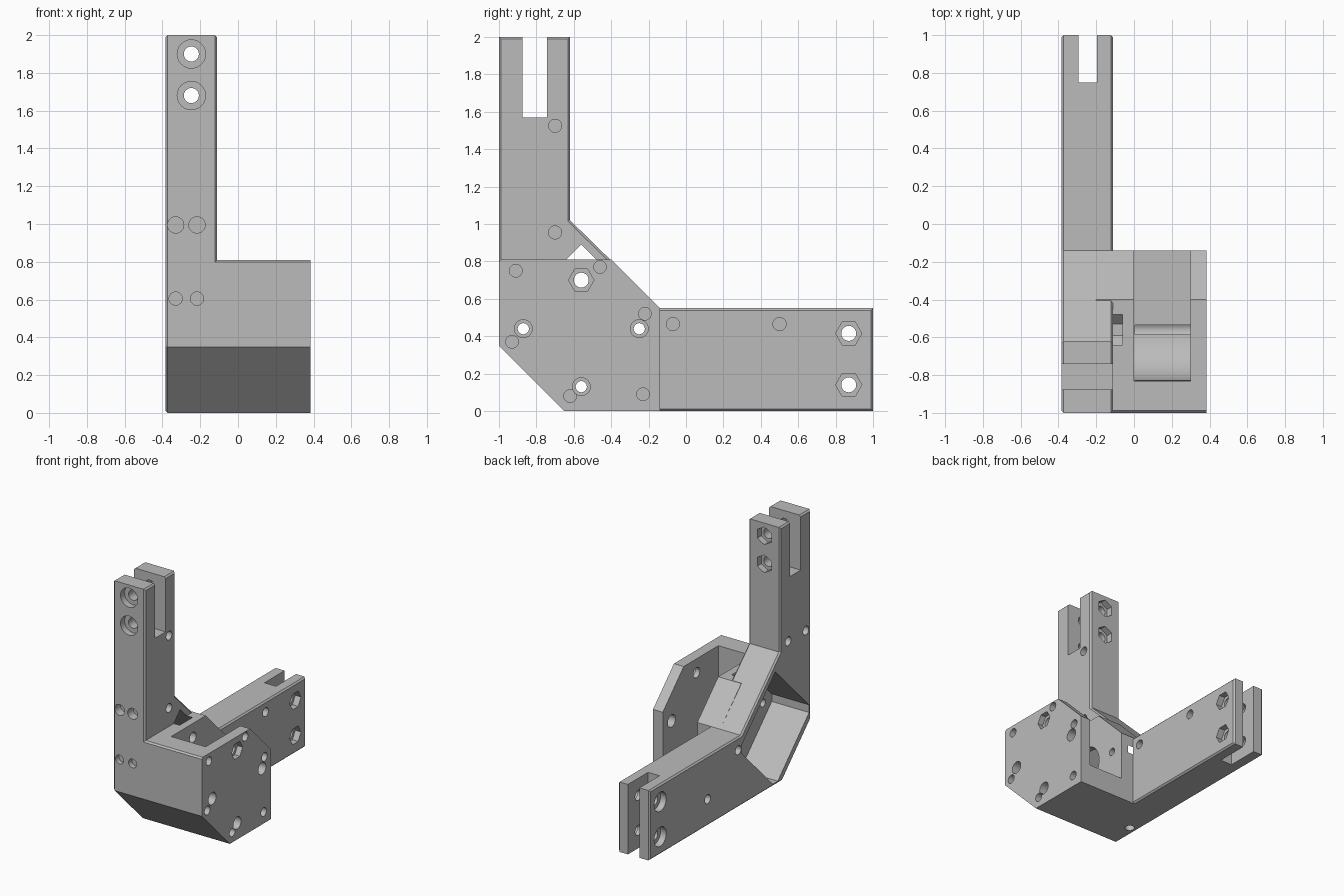
import bpy, bmesh, math
from mathutils import Vector

if "Cube" in bpy.data.objects:
    bpy.data.objects.remove(bpy.data.objects["Cube"])

grey = bpy.data.materials.new("plain grey")
grey.diffuse_color = (0.5, 0.5, 0.5, 1)
grey.use_nodes = True
grey.node_tree.nodes["Principled BSDF"].inputs["Base Color"].default_value = grey.diffuse_color


def finish(bm, name):
    bmesh.ops.recalc_face_normals(bm, faces=bm.faces)
    me = bpy.data.meshes.new(name)
    bm.to_mesh(me)
    bm.free()
    me.materials.append(grey)
    ob = bpy.data.objects.new(name, me)
    bpy.context.collection.objects.link(ob)
    return ob


def slab(name, profile, x0, x1, bevel=0):
    """Extrude a (y, z) profile along x, optionally chamfering both rims."""
    bm = bmesh.new()
    f = bm.faces.new([bm.verts.new((x0, y, z)) for y, z in profile])
    r = bmesh.ops.extrude_face_region(bm, geom=[f])
    bmesh.ops.translate(bm, vec=(x1 - x0, 0, 0),
                        verts=[v for v in r["geom"] if isinstance(v, bmesh.types.BMVert)])
    if bevel:
        rims = [e for e in bm.edges if abs(e.verts[0].co.x - e.verts[1].co.x) < 1e-6]
        bmesh.ops.bevel(bm, geom=rims, offset=bevel, segments=1, affect='EDGES')
    return finish(bm, name)


def box(name, x0, x1, y0, y1, z0, z1):
    return slab(name, [(y0, z0), (y1, z0), (y1, z1), (y0, z1)], x0, x1)


def rod(name, start, end, r, n=24):
    """Prism or cylinder between two points."""
    a, b = Vector(start), Vector(end)
    d = b - a
    bm = bmesh.new()
    bmesh.ops.create_cone(bm, cap_ends=True, segments=n, radius1=r, radius2=r, depth=d.length)
    if n == 6:
        bmesh.ops.rotate(bm, verts=bm.verts, matrix=Vector((0, 0, 1)).rotation_difference(
            Vector((0, 0, 1))).to_matrix())
    rot = Vector((0, 0, 1)).rotation_difference(d).to_matrix()
    bmesh.ops.rotate(bm, verts=bm.verts, matrix=rot)
    if n == 6 and abs(d.x) > 0:  # corners of side nuts point along y
        from_y = 30 if max(abs(v.co.z) for v in bm.verts) > r * 0.95 else 0
        turn = Vector((0, 0, 1)).rotation_difference(
            Vector((0, math.sin(math.radians(from_y)), math.cos(math.radians(from_y))))).to_matrix()
        bmesh.ops.rotate(bm, verts=bm.verts, matrix=turn)
    bmesh.ops.translate(bm, verts=bm.verts, vec=(a + b) / 2)
    return finish(bm, name)


def combine(target, tool, op='DIFFERENCE'):
    m = target.modifiers.new("join_or_cut", 'BOOLEAN')
    m.operation, m.object, m.solver = op, tool, 'EXACT'
    bpy.context.view_layer.objects.active = target
    bpy.ops.object.modifier_apply(modifier=m.name)
    bpy.data.objects.remove(tool)


# L-shaped arms joined by a sloped web
bracket = slab("bracket", [(-1, .35), (-.65, 0), (1, 0), (1, .55), (-.14, .55),
                           (-.62, 1.02), (-.62, 2), (-1, 2)], -.385, -.11, .012)
# Wide housing beside the corner
hub = slab("housing", [(-1, .35), (-.65, 0), (-.14, 0), (-.14, .55), (-.40, .81),
                       (-.988, .81), (-1, .798)], -.2, .385)
combine(bracket, hub, 'UNION')

# Diamond motor pocket, open on the left
cy, cz, R, c = -.56, .44, .45, .42
k = R - c
pocket = [(cy, cz + R), (cy - c, cz + k), (cy - c, cz - k), (cy - k, cz - c),
          (cy + k, cz - c), (cy + c, cz - k), (cy + c, cz + k)]
combine(bracket, slab("motor_pocket", pocket, -.5, -.06))

# Round-bottomed pulley cavity, open to the top and back
arc = [(cy - .27 * math.cos(t), cz - .27 * math.sin(t))
       for t in (math.pi / 2 * i / 12 for i in range(13))]
combine(bracket, slab("pulley_cavity", [(-.83, 1)] + arc + [(.2, .17), (.2, 1)], 0, .30))
combine(bracket, rod("shaft_hole", (-.1, cy, cz), (.05, cy, cz), .165, 40))

# Clamp slots at the arm ends
combine(bracket, box("upper_slot", -.6, .1, -.875, -.742, 1.57, 2.2))
combine(bracket, box("rear_slot", -.295, -.195, .75, 1.2, -.2, .8))

# Clamp bolts: through hole, round head seat, hexagonal nut seat
for z in (1.90, 1.68):
    combine(bracket, rod("bolt_hole", (-.247, -1.2, z), (-.247, -.4, z), .04))
    combine(bracket, rod("head_seat", (-.247, -1.2, z), (-.247, -.95, z), .075))
    combine(bracket, rod("nut_seat", (-.247, -.67, z), (-.247, -.4, z), .07, 6))
for z in (.415, .14):
    combine(bracket, rod("bolt_hole", (-.6, .87, z), (.1, .87, z), .04))
    combine(bracket, rod("head_seat", (-.6, .87, z), (-.335, .87, z), .075))
    combine(bracket, rod("nut_seat", (-.16, .87, z), (.1, .87, z), .07, 6))

# Motor screws through housing wall and outer plate
for y, z in ((-.87, .44), (-.25, .44), (-.56, .13)):
    combine(bracket, rod("driver_hole", (.005, y, z), (.6, y, z), .048))
    combine(bracket, rod("screw_hole", (-.1, y, z), (.1, y, z), .03))
combine(bracket, rod("screw_hole", (-.1, -.56, .70), (.6, -.56, .70), .04))
combine(bracket, rod("nut_seat", (.34, -.56, .70), (.6, -.56, .70), .068, 6))

# Blind pin holes on the housing plate, arm sides, front and underside
for y, z in ((-.91, .75), (-.46, .77), (-.22, .52), (-.93, .37), (-.62, .08), (-.23, .09)):
    combine(bracket, rod("pin_hole", (.325, y, z), (.5, y, z), .034))
for y, z in ((-.70, 1.525), (-.70, .955), (-.07, .465), (.50, .465)):
    combine(bracket, rod("pin_hole", (-.18, y, z), (0, y, z), .035))
for y, z in ((-.72, 1.07), (-.94, 1.07), (-.10, .45), (.28, .21)):
    combine(bracket, rod("pin_hole", (-.5, y, z), (-.32, y, z), .035))
for x in (-.33, -.217):
    combine(bracket, rod("pin_hole", (x, -1.2, .995), (x, -.93, .995), .043))
    combine(bracket, rod("pin_hole", (x, -1.2, .605), (x, -.96, .605), .035))
combine(bracket, rod("pin_hole", (-.32, -.43, -.2), (-.32, -.43, .05), .035))

# Smooth holes, sharp edges elsewhere
bpy.ops.object.select_all(action='DESELECT')
bracket.select_set(True)
bpy.context.view_layer.objects.active = bracket
bpy.ops.object.shade_smooth_by_angle(angle=math.radians(25))
